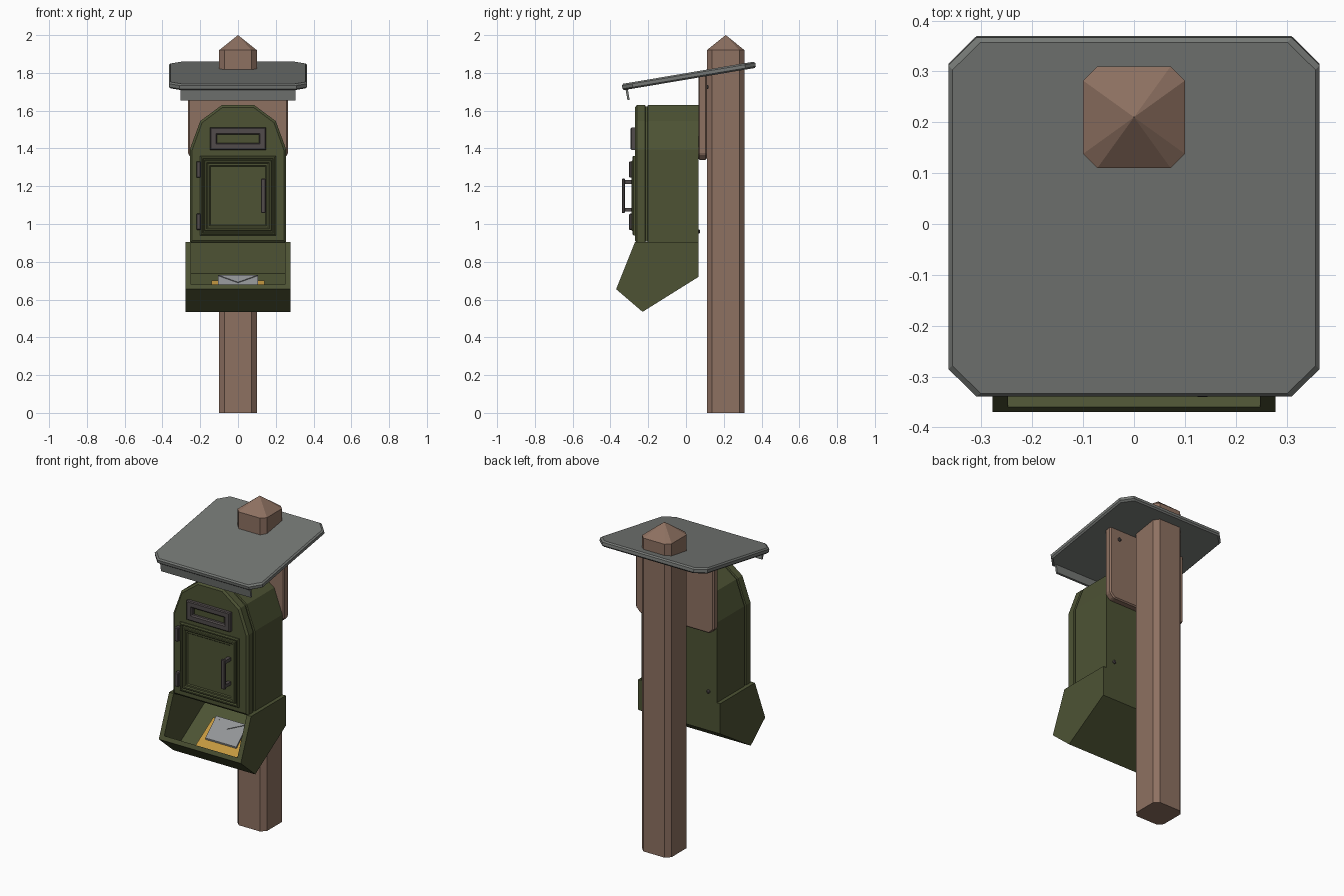
import bpy, bmesh, math
from mathutils import Matrix, Vector

cube = bpy.data.objects.get("Cube")
if cube:
    bpy.data.objects.remove(cube, do_unlink=True)


def material(name, r, g, b):
    m = bpy.data.materials.new(name)
    m.use_nodes = True
    m.diffuse_color = (r, g, b, 1)
    bsdf = m.node_tree.nodes["Principled BSDF"]
    bsdf.inputs["Base Color"].default_value = (r, g, b, 1)
    bsdf.inputs["Roughness"].default_value = 0.8
    return m


WOOD = material("brown_wood", 0.27, 0.165, 0.12)
GREEN = material("olive_paint", 0.074, 0.086, 0.034)
GREY = material("roof_grey", 0.18, 0.19, 0.18)
METAL = material("dark_metal", 0.082, 0.07, 0.07)
PAPER = material("pale_paper", 0.29, 0.30, 0.31)
YELLOW = material("manila_paper", 0.55, 0.31, 0.05)


def loft(name, rings, mat, matrix=None, closed=False):
    """Skin a list of rings; closed joins the last ring to the first, else caps."""
    bm = bmesh.new()
    loops = [[bm.verts.new(p) for p in ring] for ring in rings]
    n = len(loops[0])
    pairs = list(zip(loops, loops[1:]))
    if closed:
        pairs.append((loops[-1], loops[0]))
    for a, b in pairs:
        for i in range(n):
            j = (i + 1) % n
            bm.faces.new((a[i], a[j], b[j], b[i]))
    if not closed:
        bm.faces.new(loops[0])
        bm.faces.new(loops[-1])
    if matrix:
        bm.transform(matrix)
    bmesh.ops.recalc_face_normals(bm, faces=bm.faces)
    mesh = bpy.data.meshes.new(name)
    bm.to_mesh(mesh)
    bm.free()
    mesh.materials.append(mat)
    obj = bpy.data.objects.new(name, mesh)
    bpy.context.collection.objects.link(obj)
    return obj


def slab(name, pts, offset, mat):
    return loft(name, [pts, [Vector(p) + Vector(offset) for p in pts]], mat)


def side_prism(name, profile, x0, x1, mat):
    """Extrude a (y, z) profile along x."""
    return slab(name, [(x0, y, z) for y, z in profile], (x1 - x0, 0, 0), mat)


def box(name, x, y, z, mat, matrix=None, bevel=0):
    rings = [[(x[0], y[0], k), (x[1], y[0], k), (x[1], y[1], k), (x[0], y[1], k)] for k in z]
    obj = loft(name, rings, mat, matrix)
    if bevel:
        mod = obj.modifiers.new("edge_bevel", 'BEVEL')
        mod.width, mod.segments = bevel, 1
    return obj


def octagon(hx, hy, c, z, cy=0):
    quarter = [(hx, hy - c), (hx - c, hy)]
    pts = quarter + [(-x, y) for x, y in reversed(quarter)]
    pts += [(-x, -y) for x, y in pts]
    return [(x, y + cy, z) for x, y in pts]


def rect(hx, z0, z1, d, y):
    return [(-hx + d, y, z0 + d), (hx - d, y, z0 + d), (hx - d, y, z1 - d), (-hx + d, y, z1 - d)]


# Post with pointed cap
PY = 0.21
loft("post", [octagon(0.1, 0.1, 0.028, z, PY) for z in (0, 1.92)]
     + [octagon(0.0004, 0.0004, 0.0001, 2.0, PY)], WOOD)

# Sloping roof with bevelled rim and front drip lip
tilt = Matrix.Translation((0, 0.015, 1.784)) @ Matrix.Rotation(math.radians(9.6), 4, 'X')
loft("roof", [octagon(0.365 - d, 0.358 - d, 0.055, z)
              for z, d in ((-0.017, 0.008), (-0.009, 0), (0.009, 0), (0.017, 0.008))], GREY, tilt)
box("roof_lip", (-0.305, 0.305), (-0.342, -0.33), (-0.073, -0.012), GREY, tilt)

# Backboard with clipped lower corners
board = [(-0.265, 1.79), (-0.265, 1.37), (-0.235, 1.34), (0.235, 1.34), (0.265, 1.37), (0.265, 1.79)]
backboard = slab("backboard", [(x, 0.065, z) for x, z in board], (0, 0.046, 0), WOOD)
mod = backboard.modifiers.new("edge_bevel", 'BEVEL')
mod.width, mod.segments = 0.007, 1


# Arched box body with chamfered front and a seam groove
def arch(y, d):
    half = [(0.255, 0.9), (0.255, 1.395), (0.2, 1.545), (0.085, 1.63)]
    pts = half + [(-x, z) for x, z in reversed(half)]
    kx, kz = 1 - d / 0.255, 1 - d / 0.365
    return [(x * kx, y, 1.265 + (z - 1.265) * kz) for x, z in pts]


loft("body", [arch(y, d) for y, d in ((-0.27, 0.012), (-0.26, 0), (-0.217, 0), (-0.214, 0.007),
                                      (-0.204, 0.007), (-0.201, 0), (0.066, 0))], GREEN)

# Open collection tray: two side walls and a folded floor
front_top, lip, keel, back = (-0.27, 0.905), (-0.37, 0.655), (-0.23, 0.535), (0.066, 0.72)
for side, x0, x1 in (("right", -0.278, -0.248), ("left", 0.248, 0.278)):
    side_prism("tray_wall_" + side, [front_top, lip, keel, back, (0.066, 0.905)], x0, x1, GREEN)
side_prism("tray_floor", [lip, keel, back, (0.066, 0.904), (0.036, 0.904), (0.036, 0.737),
                          (-0.226, 0.57), (-0.36, 0.68)], -0.248, 0.248, GREEN)

# Letters resting on the tray ramp
side_prism("large_envelope", [(-0.21, 0.584), (-0.21, 0.594), (-0.04, 0.7), (-0.04, 0.688)],
           -0.14, 0.14, YELLOW)
side_prism("small_envelope", [(-0.165, 0.62), (-0.167, 0.632), (-0.062, 0.726), (-0.058, 0.716)],
           -0.105, 0.105, PAPER)
slab("envelope_flap", [(-0.105, -0.062, 0.726), (0.105, -0.062, 0.726), (0, -0.104, 0.6884)],
     (0, -0.003, 0.0035), PAPER)

# Door: raised surround, then a panel with a stepped recess
DZ = (0.94, 1.36)
loft("door_surround", [rect(0.2, *DZ, d, y) for d, y in
                       ((0, -0.265), (0, -0.278), (0.006, -0.284), (0.013, -0.284),
                        (0.017, -0.276), (0.017, -0.265))], GREEN, closed=True)
loft("door_panel", [rect(0.2, *DZ, d, y) for d, y in
                    ((0.022, -0.262), (0.022, -0.284), (0.026, -0.288), (0.034, -0.288),
                     (0.04, -0.282), (0.05, -0.282), (0.055, -0.276))], GREEN)

# Letter slot frame
loft("letter_slot", [rect(0.147, 1.393, 1.51, d, y) for d, y in
                     ((0, -0.266), (0, -0.288), (0.005, -0.293), (0.03, -0.293),
                      (0.037, -0.286), (0.037, -0.266))], METAL, closed=True)
box("slot_flap", (-0.1, 0.1), (-0.277, -0.266), (1.433, 1.468), GREEN)

# Hinges
for label, z0, z1 in (("lower", 0.968, 1.055), ("upper", 1.245, 1.332)):
    box("hinge_" + label, (-0.221, -0.195), (-0.302, -0.266), (z0, z1), METAL, bevel=0.005)

# Handle
box("handle_grip", (0.121, 0.148), (-0.34, -0.323), (1.058, 1.24), METAL, bevel=0.004)
for label, z in (("lower", 1.075), ("upper", 1.223)):
    box("handle_mount_" + label, (0.124, 0.145), (-0.33, -0.274), (z - 0.01, z + 0.01), METAL)


# Rear screws
def screw(name, x, y, z):
    rings = [[(x + r * math.cos(a), k, z + r * math.sin(a))
              for a in (i * math.tau / 10 for i in range(10))]
             for k, r in ((y - 0.004, 0.011), (y + 0.005, 0.011), (y + 0.009, 0.006))]
    loft(name, rings, METAL)


for side, x in (("left", 0.2), ("right", -0.2)):
    screw("body_screw_" + side, x, 0.066, 0.96)
    screw("board_screw_" + side, x, 0.111, 1.725)
